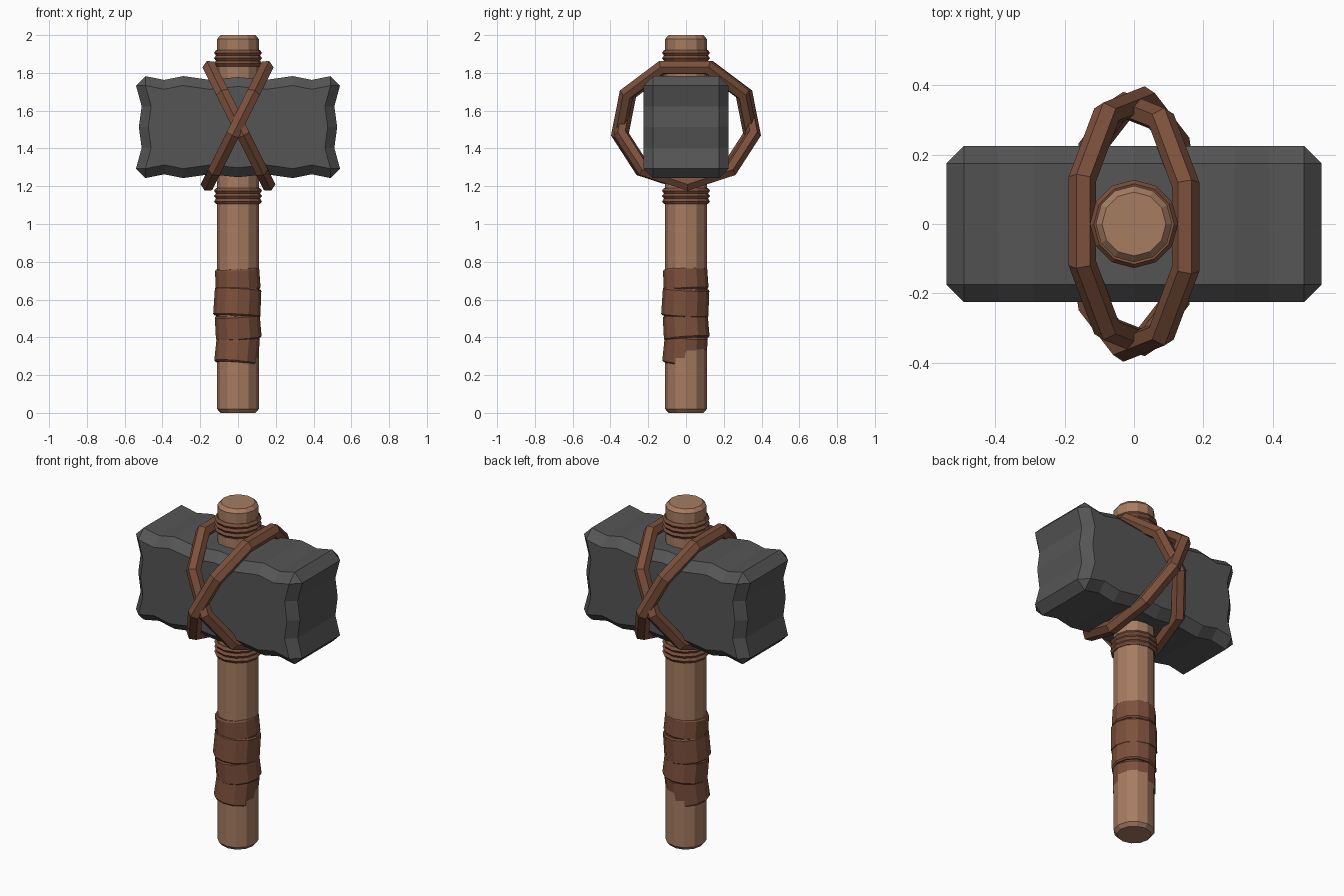
import bpy, bmesh, math
from mathutils import Matrix, Vector

if "Cube" in bpy.data.objects:
    bpy.data.objects.remove(bpy.data.objects["Cube"])


def material(name, rgb):
    m = bpy.data.materials.new(name)
    m.diffuse_color = (*rgb, 1)
    m.use_nodes = True
    m.node_tree.nodes["Principled BSDF"].inputs["Base Color"].default_value = m.diffuse_color
    return m


WOOD = material("wood", (0.38, 0.20, 0.12))
LEATHER = material("leather", (0.20, 0.08, 0.045))
STONE = material("stone", (0.09, 0.09, 0.09))


def finish(bm, name, mat):
    bmesh.ops.remove_doubles(bm, verts=bm.verts, dist=1e-5)
    bmesh.ops.recalc_face_normals(bm, faces=bm.faces)
    me = bpy.data.meshes.new(name)
    bm.to_mesh(me)
    bm.free()
    me.materials.append(mat)
    ob = bpy.data.objects.new(name, me)
    bpy.context.collection.objects.link(ob)
    return ob


def lathe(name, profile, mat, matrix=Matrix(), sides=12):
    """Revolve (radius, z) points; the ends are capped."""
    bm = bmesh.new()
    rings = [[bm.verts.new(matrix @ Vector((r * math.cos(2 * math.pi * i / sides),
                                            r * math.sin(2 * math.pi * i / sides), z)))
              for i in range(sides)] for r, z in profile]
    for a, b in zip(rings, rings[1:]):
        for i in range(sides):
            j = (i + 1) % sides
            bm.faces.new((a[i], a[j], b[j], b[i]))
    bm.faces.new(rings[0])
    bm.faces.new(rings[-1])
    return finish(bm, name, mat)


def torus(name, major, minor, n, m, mat, matrix, start=0.0):
    bm = bmesh.new()
    rings = []
    for i in range(n):
        a = start + 2 * math.pi * i / n
        ring = []
        for j in range(m):
            b = 2 * math.pi * j / m
            r = major + minor * math.cos(b)
            ring.append(bm.verts.new(matrix @ Vector(
                (r * math.cos(a), r * math.sin(a), minor * math.sin(b)))))
        rings.append(ring)
    for i in range(n):
        p, q = rings[i], rings[(i + 1) % n]
        for j in range(m):
            k = (j + 1) % m
            bm.faces.new((p[j], q[j], q[k], p[k]))
    return finish(bm, name, mat)


# Handle
lathe("handle", [(0.092, 0), (0.11, 0.02), (0.11, 1.98), (0.092, 2.0)], WOOD)

# Stone head: chamfered block with wavy top, bottom and end faces
HX, HZ, HY, CH, CZ = 0.54, 0.27, 0.225, 0.05, 1.513
long_wave = [(-0.49, 0), (-0.39, 0.02), (-0.29, 0), (-0.15, 0.02), (0, 0.005),
             (0.15, 0.02), (0.29, 0), (0.39, 0.02), (0.49, 0)]
end_wave = [(-0.22, 0), (-0.11, 0.03), (0, 0.015), (0.11, 0.03), (0.22, 0)]


def side_points(inset):
    top = [(t, HZ - d - inset) for t, d in long_wave]
    right = [(HX - d - inset, -t) for t, d in end_wave]
    return [top, right, [(-x, -z) for x, z in top], [(-x, -z) for x, z in right]]


bm = bmesh.new()


def loops(inset, y):
    return [[bm.verts.new((x, y, CZ + z)) for x, z in s] for s in side_points(inset)]


front_cap, front, back, back_cap = (loops(CH, -HY), loops(0, -HY + CH),
                                    loops(0, HY - CH), loops(CH, HY))
for a, b in ((front_cap, front), (front, back), (back, back_cap)):
    for s, t in zip(a, b):
        for i in range(len(s) - 1):
            bm.faces.new((s[i], s[i + 1], t[i + 1], t[i]))
for k in range(4):
    n = (k + 1) % 4
    bm.faces.new((front[k][-1], front[n][0], back[n][0], back[k][-1]))
    bm.faces.new((front[k][-1], front[n][0], front_cap[n][0]))
    bm.faces.new((back[k][-1], back[n][0], back_cap[n][0]))
    # cap corners share one point, so weld the duplicates
    for cap in (front_cap, back_cap):
        bmesh.ops.pointmerge(bm, verts=[cap[n][0], cap[k][-1]], merge_co=cap[n][0].co.copy())
        cap[k][-1] = cap[n][0]
for cap in (front_cap, back_cap):
    bm.faces.new([v for s in cap for v in s[:-1]])
finish(bm, "stone_head", STONE)

# Crossed straps: two tilted nine-sided loops around the head
for name, sign in (("strap_rising_right", 1), ("strap_rising_left", -1)):
    mat = (Matrix.Translation((0, -0.008 * sign, 1.53))
           @ Matrix.Rotation(math.radians(26.5 * sign), 4, 'Y')
           @ Matrix(((0, 0, 1, 0), (1, 0, 0, 0), (0, 1, 0, 0), (0, 0, 0, 1))))
    torus(name, 0.355, 0.04, 9, 6, LEATHER, mat, -math.pi / 2)

# Cord bindings above and below the head
for label, z0 in (("upper", 1.835), ("lower", 1.105)):
    for i in range(3):
        torus(f"{label}_binding_{i + 1}", 0.111, 0.016, 12, 5, LEATHER,
              Matrix.Translation((0, 0, z0 + 0.015 + 0.028 * i)))

# Grip wrap: overlapping, slightly tilted bands
bands = [(0.26, 0.41, 0.116, -0.004, 5), (0.39, 0.52, 0.121, 0.0, -4),
         (0.51, 0.66, 0.125, -0.003, 3), (0.65, 0.765, 0.119, -0.002, -3)]
for i, (z0, z1, r, off, tilt) in enumerate(bands):
    h = (z1 - z0) / 2
    mat = (Matrix.Translation((off, off, (z0 + z1) / 2))
           @ Matrix.Rotation(math.radians(tilt), 4, 'Y')
           @ Matrix.Rotation(math.radians(-tilt), 4, 'X'))
    lathe(f"grip_band_{i + 1}", [(r - 0.008, -h), (r, -h + 0.008), (r - 0.002, h - 0.008),
                                 (r - 0.008, h)], LEATHER, mat)
